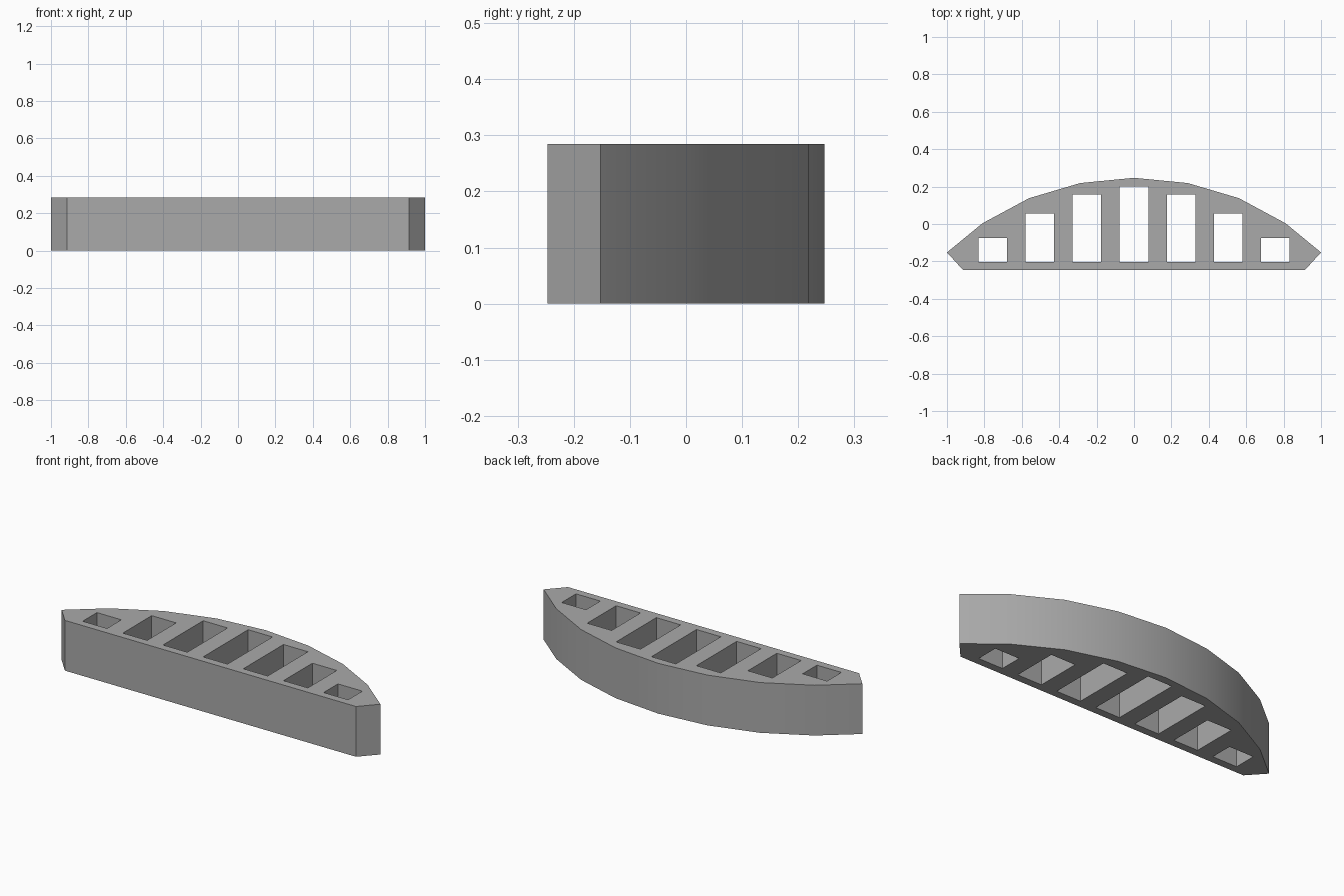
import bpy
import bmesh
import math

HEIGHT = 0.285
SLOT_WIDTH = 0.153
SLOT_SPACING = 0.252
SLOT_FRONT = -0.203

cube = bpy.data.objects.get("Cube")
if cube:
    bpy.data.objects.remove(cube, do_unlink=True)

# Single grey material
grey = bpy.data.materials.new("plain grey")
grey.use_nodes = True
colour = (0.4, 0.4, 0.4, 1)
grey.diffuse_color = colour
grey.node_tree.nodes["Principled BSDF"].inputs["Base Color"].default_value = colour


def add_prism(bm, outline, bottom, top):
    """Extrude a counter-clockwise outline upwards."""
    face = bm.faces.new([bm.verts.new((x, y, bottom)) for x, y in outline])
    result = bmesh.ops.extrude_face_region(bm, geom=[face])
    raised = [g for g in result["geom"] if isinstance(g, bmesh.types.BMVert)]
    bmesh.ops.translate(bm, verts=raised, vec=(0, 0, top - bottom))
    bmesh.ops.recalc_face_normals(bm, faces=bm.faces)


def make_object(name, bm):
    mesh = bpy.data.meshes.new(name)
    bm.to_mesh(mesh)
    bm.free()
    mesh.materials.append(grey)
    obj = bpy.data.objects.new(name, mesh)
    bpy.context.collection.objects.link(obj)
    return obj


# Bow-shaped body: half outline mirrored across x
half = [(0.913, -0.247), (1.0, -0.152), (0.81, 0.004), (0.561, 0.138), (0.287, 0.219)]
outline = half + [(0, 0.247)] + [(-x, y) for x, y in reversed(half)]
bm = bmesh.new()
add_prism(bm, outline, 0, HEIGHT)
body = make_object("slotted_bow_body", bm)

# Row of through slots, growing shorter towards the tips
bm = bmesh.new()
slot_backs = [0.2, 0.157, 0.056, -0.075]
for i in range(-3, 4):
    x, back = i * SLOT_SPACING, slot_backs[abs(i)]
    left, right = x - SLOT_WIDTH / 2, x + SLOT_WIDTH / 2
    add_prism(bm, [(left, SLOT_FRONT), (right, SLOT_FRONT), (right, back), (left, back)],
              -0.1, HEIGHT + 0.1)
cutter = make_object("slot_cutter", bm)
cutter.hide_render = True

# Cut the slots, then discard the cutter
bpy.context.view_layer.objects.active = body
body.select_set(True)
cut = body.modifiers.new("slots", "BOOLEAN")
cut.operation = "DIFFERENCE"
cut.solver = "EXACT"
cut.object = cutter
bpy.ops.object.modifier_apply(modifier=cut.name)
bpy.data.objects.remove(cutter, do_unlink=True)

# Smooth curved back, crisp corners
bpy.ops.object.shade_smooth_by_angle(angle=math.radians(30))
